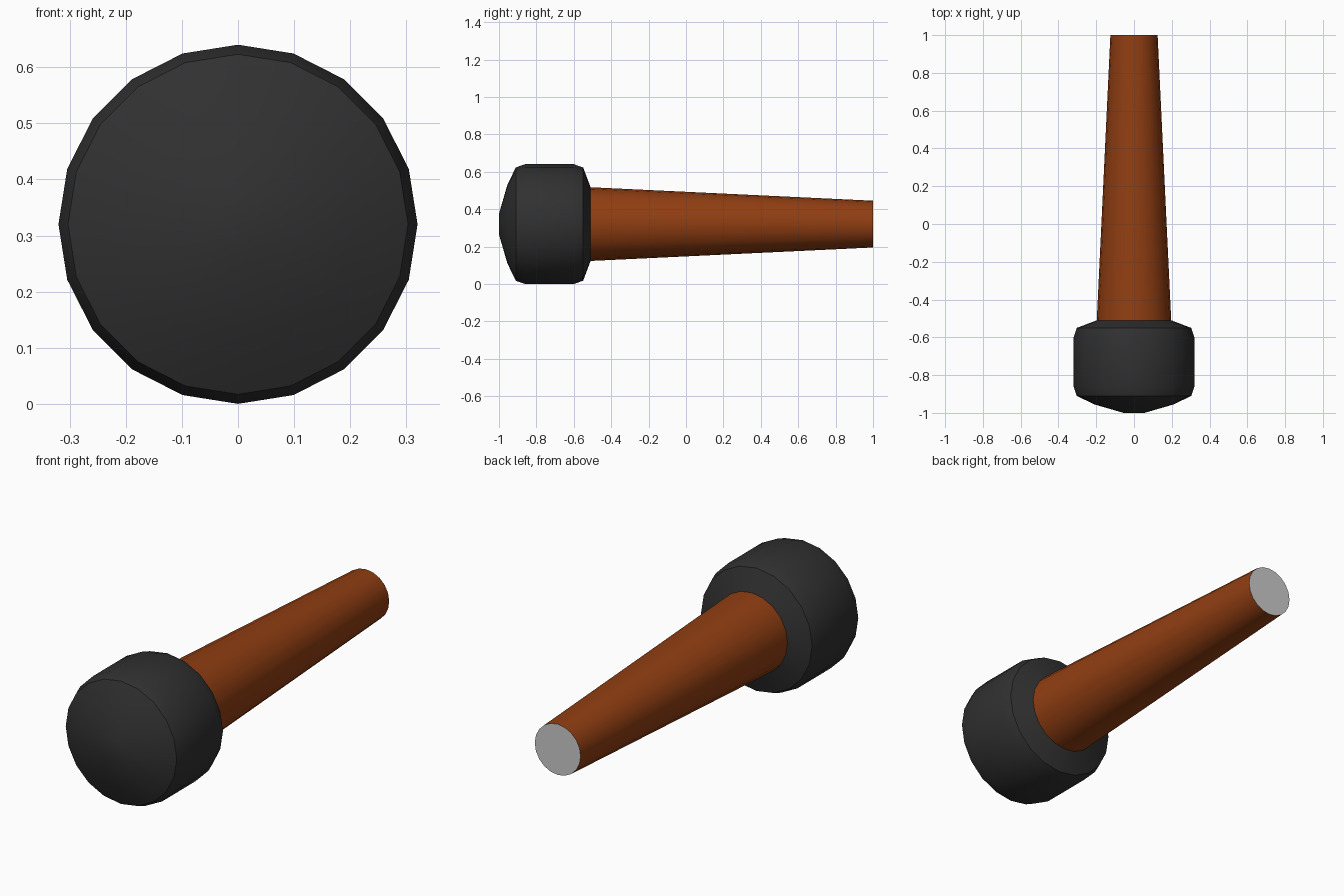
import bpy, bmesh, math

if "Cube" in bpy.data.objects:
    bpy.data.objects.remove(bpy.data.objects["Cube"])

SIDES = 20
AXIS_Z = 0.32


def material(name, color):
    m = bpy.data.materials.new(name)
    m.diffuse_color = color
    m.use_nodes = True
    m.node_tree.nodes["Principled BSDF"].inputs["Base Color"].default_value = m.diffuse_color
    return m


def lathe(name, profile, mat=None, cap_start=False, cap_end=False):
    """Spin (radius, y) points around the horizontal axis at AXIS_Z."""
    bm = bmesh.new()
    rings = []
    for r, y in profile:
        rings.append([bm.verts.new((r * math.sin(a), y, AXIS_Z + r * math.cos(a)))
                      for a in (2 * math.pi * i / SIDES for i in range(SIDES))])
    for a, b in zip(rings, rings[1:]):
        for i in range(SIDES):
            j = (i + 1) % SIDES
            bm.faces.new((a[i], b[i], b[j], a[j]))
    if cap_start:
        bm.faces.new(rings[0])
    if cap_end:
        bm.faces.new(rings[-1][::-1])
    # Profiles run from front (-y) to back, so this winding faces outward
    mesh = bpy.data.meshes.new(name)
    bm.to_mesh(mesh)
    bm.free()
    obj = bpy.data.objects.new(name, mesh)
    bpy.context.collection.objects.link(obj)
    if mat:
        mesh.materials.append(mat)
    bpy.ops.object.select_all(action='DESELECT')
    obj.select_set(True)
    bpy.context.view_layer.objects.active = obj
    bpy.ops.object.shade_smooth_by_angle(angle=math.radians(30))
    return obj


black = material("black_foam", (0.03, 0.03, 0.03, 1))
brown = material("brown_handle", (0.28, 0.048, 0.006, 1))

# Domed head with chamfered rims
lathe("head", [(0.055, -1.0), (0.21, -0.955), (0.303, -0.91), (0.32, -0.86),
               (0.32, -0.6), (0.303, -0.55), (0.197, -0.51)],
      black, cap_start=True)

# Tapered handle
lathe("handle", [(0.197, -0.51), (0.125, 1.0)], brown)

# Grey disc closing the handle's back end
bpy.ops.mesh.primitive_circle_add(vertices=SIDES, radius=0.125, fill_type='NGON',
                                  location=(0, 1.0, AXIS_Z),
                                  rotation=(-math.pi / 2, 0, 0))
bpy.context.object.name = "handle_end"
